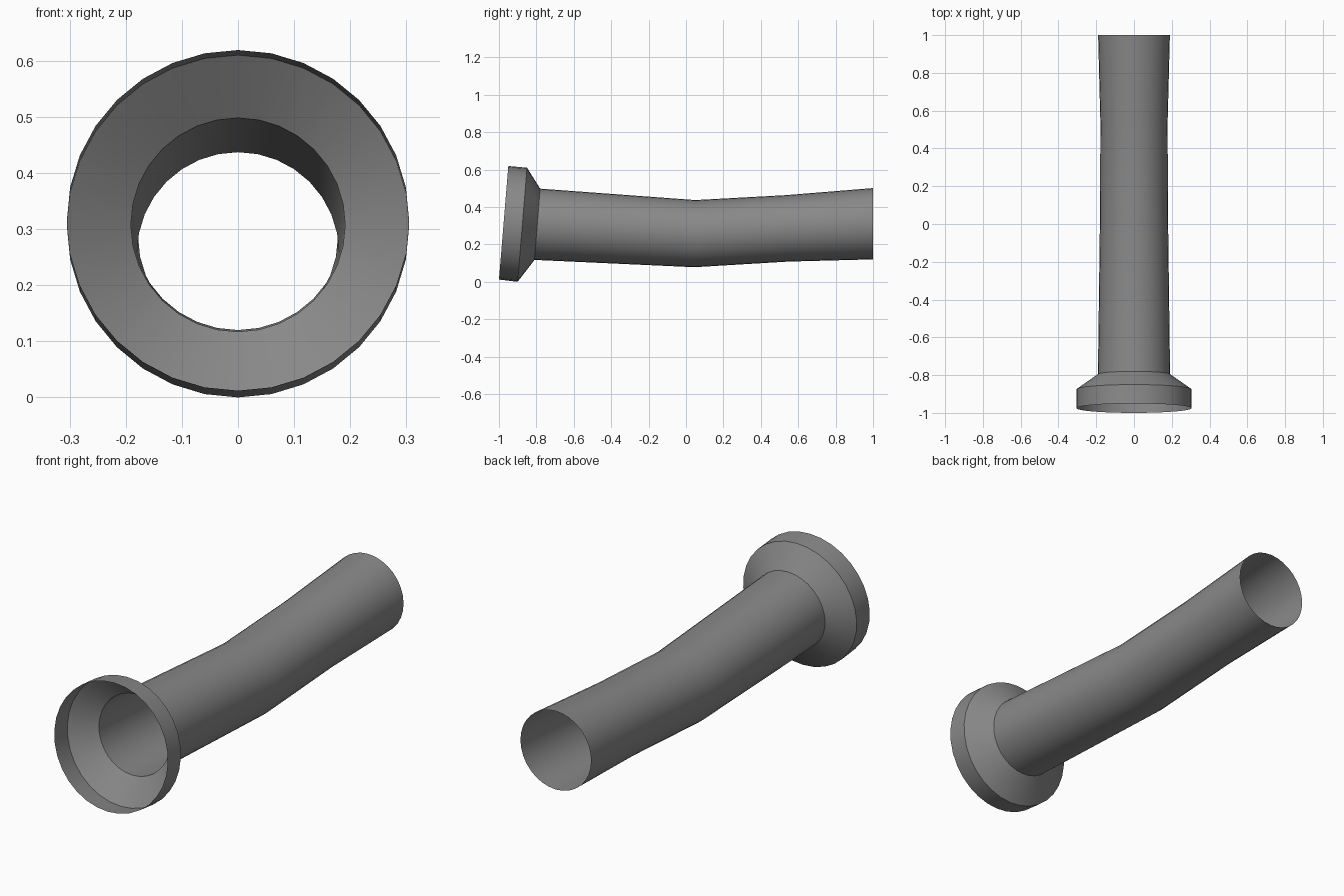
import bpy, bmesh, math
from mathutils import Vector

if "Cube" in bpy.data.objects:
    bpy.data.objects.remove(bpy.data.objects["Cube"])

SIDES = 32

# One open-ended bent tube: (top y, top z, bottom y, bottom z, half width) per ring
RINGS = [
    (-0.95, 0.619, -1.00, 0.012, 0.305),   # collar mouth
    (-0.85, 0.610, -0.90, 0.000, 0.305),   # collar rear
    (-0.78, 0.498, -0.81, 0.117, 0.191),   # collar cone meets pipe
    (0.05, 0.437, 0.045, 0.078, 0.180),    # bend
    (0.53, 0.463, 0.545, 0.108, 0.178),
    (1.00, 0.501, 1.00, 0.120, 0.190),     # open far end
]

grey = bpy.data.materials.new("metal grey")
grey.diffuse_color = (0.25, 0.25, 0.25, 1)
grey.use_nodes = True
grey.node_tree.nodes["Principled BSDF"].inputs["Base Color"].default_value = grey.diffuse_color


def tube(name, rings):
    bm = bmesh.new()
    loops = []
    for ty, tz, by, bz, half in rings:
        top, bottom = Vector((0, ty, tz)), Vector((0, by, bz))
        centre, up = (top + bottom) / 2, (top - bottom) / 2
        side = Vector((half, 0, 0))
        loops.append([bm.verts.new(centre + up * math.cos(a) + side * math.sin(a))
                      for a in (2 * math.pi * i / SIDES for i in range(SIDES))])
    for a, b in zip(loops, loops[1:]):
        for i in range(SIDES):
            j = (i + 1) % SIDES
            bm.faces.new((a[i], b[i], b[j], a[j]))
    bm.normal_update()
    # make the surface face outwards
    f = next(iter(bm.faces))
    if f.normal.z < 0:
        bmesh.ops.reverse_faces(bm, faces=bm.faces[:])
    mesh = bpy.data.meshes.new(name)
    bm.to_mesh(mesh)
    bm.free()
    mesh.materials.append(grey)
    obj = bpy.data.objects.new(name, mesh)
    bpy.context.collection.objects.link(obj)
    obj.select_set(True)
    bpy.context.view_layer.objects.active = obj
    bpy.ops.object.shade_smooth_by_angle(angle=math.radians(25))
    return obj


tube("flared_pipe", RINGS)
